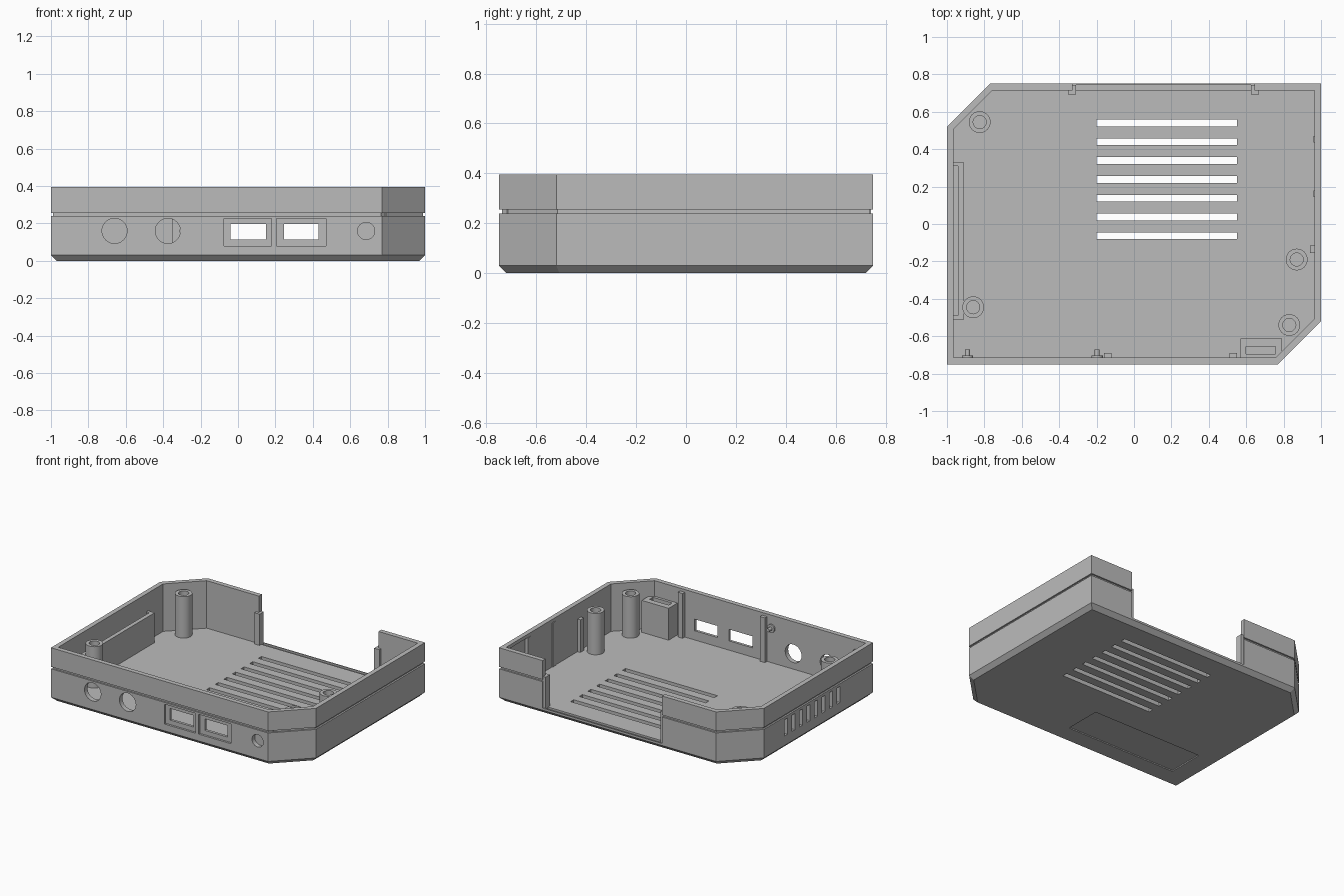
import bpy, bmesh, math
from mathutils import Vector

if "Cube" in bpy.data.objects:
    bpy.data.objects.remove(bpy.data.objects["Cube"])

H, FLOOR, WALL = 0.395, 0.045, 0.035

grey = bpy.data.materials.new("light_grey")
grey.diffuse_color = (0.5, 0.5, 0.5, 1)
grey.use_nodes = True
grey.node_tree.nodes["Principled BSDF"].inputs["Base Color"].default_value = grey.diffuse_color


def loft(bm, rings):
    """Skin a list of equal-length point rings and cap both ends."""
    loops = [[bm.verts.new(p) for p in r] for r in rings]
    n = len(loops[0])
    for a, b in zip(loops, loops[1:]):
        for i in range(n):
            j = (i + 1) % n
            bm.faces.new((a[i], a[j], b[j], b[i]))
    bm.faces.new(loops[0][::-1])
    bm.faces.new(loops[-1])


def rect(x0, x1, y0, y1, z):
    return [(x0, y0, z), (x1, y0, z), (x1, y1, z), (x0, y1, z)]


def box(bm, x0, x1, y0, y1, z0, z1):
    loft(bm, [rect(x0, x1, y0, y1, z0), rect(x0, x1, y0, y1, z1)])


def circle(x, y, z, r, n=32):
    return [(x + r * math.cos(2 * math.pi * i / n),
             y + r * math.sin(2 * math.pi * i / n), z) for i in range(n)]


def rod_y(bm, x, z, r, y0, y1, n=32):
    """Cylinder along y."""
    loft(bm, [[(p[0], y, p[1]) for p in circle(x, z, 0, r, n)] for y in (y0, y1)])


def finish(name, bm, smooth=False):
    bmesh.ops.recalc_face_normals(bm, faces=bm.faces)
    me = bpy.data.meshes.new(name)
    bm.to_mesh(me)
    bm.free()
    me.materials.append(grey)
    ob = bpy.data.objects.new(name, me)
    bpy.context.collection.objects.link(ob)
    if smooth:
        bpy.ops.object.select_all(action='DESELECT')
        ob.select_set(True)
        bpy.context.view_layer.objects.active = ob
        bpy.ops.object.shade_smooth_by_angle(angle=math.radians(30))
    return ob


# Plan outline: rectangle with two opposite corners cut off
PLAN = [Vector(p) for p in [(-1, -0.75), (0.77, -0.75), (1, -0.52),
                            (1, 0.75), (-0.77, 0.75), (-1, 0.52)]]


def plan_ring(d, z):
    """Plan outline moved inwards by d."""
    out, n = [], len(PLAN)
    for i in range(n):
        p, a, b = PLAN[i], PLAN[i - 1], PLAN[(i + 1) % n]
        u, v = (p - a).normalized(), (b - p).normalized()
        n1, n2 = Vector((-u.y, u.x)), Vector((-v.y, v.x))
        q = p + (n1 + n2) * (d / (1 + n1.dot(n2)))
        out.append((q.x, q.y, z))
    return out


# Tray: bevelled base, outer groove, rim and cavity in one profile
bm = bmesh.new()
loft(bm, [plan_ring(d, z) for d, z in [
    (0.03, 0), (0, 0.03), (0, 0.24), (0.012, 0.24), (0.012, 0.255), (0, 0.255),
    (0, H), (WALL, H), (WALL, FLOOR)]])
case = finish("case_tray", bm)


def cut(make):
    """Subtract the solids added by make() from the tray."""
    b = bmesh.new()
    make(b)
    tool = finish("cutter", b)
    tool.hide_render = True
    mod = case.modifiers.new("cut", 'BOOLEAN')
    mod.operation, mod.solver, mod.object = 'DIFFERENCE', 'EXACT', tool
    bpy.context.view_layer.objects.active = case
    bpy.ops.object.modifier_apply(modifier=mod.name)
    bpy.data.objects.remove(tool)


def openings(b):
    # rear opening
    box(b, -0.33, 0.645, 0.70, 0.80, FLOOR, 0.5)
    # floor vents
    for i in range(7):
        y = 0.54 - 0.1005 * i
        box(b, -0.2, 0.55, y - 0.018, y + 0.018, -0.05, 0.1)
    # side vents
    for i in range(8):
        y = 0.265 - 0.0875 * i
        box(b, -1.05, -0.95, y - 0.018, y + 0.018, 0.1, 0.22)
    # round ports
    for x, r in ((-0.66, 0.067), (-0.375, 0.067), (0.685, 0.046)):
        rod_y(b, x, 0.16, r, -0.8, -0.70)
    # label recess underneath
    box(b, -0.83, 0.07, -0.59, -0.315, -0.05, 0.008)
    # inner recess in the right wall
    box(b, 0.95, 0.983, 0.44, 0.69, FLOOR + 0.002, 0.37)


def port_frames(b):
    for x0, x1 in ((-0.075, 0.18), (0.205, 0.47)):
        box(b, x0, x1, -0.8, -0.735, 0.08, 0.226)


def port_windows(b):
    for x0, x1 in ((-0.04, 0.15), (0.245, 0.43)):
        box(b, x0, x1, -0.8, -0.70, 0.113, 0.198)


def panel_slot(b):
    box(b, -0.33, 0.645, 0.715, 0.742, 0.032, 0.1)


for step in (openings, port_frames, port_windows, panel_slot):
    cut(step)
bm = bmesh.new()
bm.from_mesh(case.data)
bmesh.ops.remove_doubles(bm, verts=bm.verts, dist=1e-5)
bm.to_mesh(case.data)
bm.free()
bpy.ops.object.select_all(action='DESELECT')
case.select_set(True)
bpy.context.view_layer.objects.active = case
bpy.ops.object.shade_smooth_by_angle(angle=math.radians(25))

# Screw standoffs with blind holes
for i, (x, y) in enumerate([(-0.825, 0.545), (-0.86, -0.445), (0.87, -0.19), (0.83, -0.54)]):
    bm = bmesh.new()
    loft(bm, [circle(x, y, 0.04, 0.058), circle(x, y, 0.35, 0.058),
              circle(x, y, 0.35, 0.035), circle(x, y, 0.10, 0.035)])
    finish(f"standoff_{i + 1}", bm, True)

# Block with a slotted pocket behind the small port
bm = bmesh.new()
loft(bm, [rect(0.57, 0.79, -0.717, -0.612, 0.04), rect(0.57, 0.79, -0.717, -0.612, 0.28),
          rect(0.60, 0.757, -0.695, -0.655, 0.28), rect(0.60, 0.757, -0.695, -0.655, 0.14)])
finish("slotted_block", bm)

# Filter holder inside the left wall
bm = bmesh.new()
box(bm, -0.94, -0.91, -0.51, 0.33, 0.04, 0.265)
for y in (-0.51, 0.31):
    box(bm, -0.967, -0.94, y, y + 0.02, 0.04, 0.265)
finish("filter_holder", bm)

# L-shaped guides at both ends of the rear opening
for name, x, s in (("rear_guide_left", -0.33, -1), ("rear_guide_right", 0.645, 1)):
    bm = bmesh.new()
    a, b, c = x - s * 0.02, x, x + s * 0.022
    box(bm, min(a, c), max(a, c), 0.693, 0.713, 0.04, 0.275)
    box(bm, min(a, b), max(a, b), 0.713, 0.742, 0.032, 0.275)
    finish(name, bm)

# Upright ribs on the front and right walls
for name, dims in (("front_rib_right", (0.51, 0.55, -0.717, -0.69, 0.04, 0.375)),
                   ("front_rib_left", (-0.16, -0.12, -0.717, -0.69, 0.04, 0.375)),
                   ("right_rib_front", (0.942, 0.967, -0.155, -0.115, 0.04, 0.285)),
                   ("right_rib_middle", (0.96, 0.967, 0.145, 0.18, 0.04, 0.37)),
                   ("right_rib_rear", (0.96, 0.984, 0.437, 0.47, 0.04, 0.37))):
    bm = bmesh.new()
    box(bm, *dims)
    finish(name, bm)

# Small pegs on the front wall
for name, x in (("peg_left", -0.89), ("peg_right", -0.197)):
    bm = bmesh.new()
    rod_y(bm, x, 0.3, 0.03, -0.717, -0.704, 20)
    rod_y(bm, x, 0.3, 0.013, -0.705, -0.67, 16)
    finish(name, bm, True)
